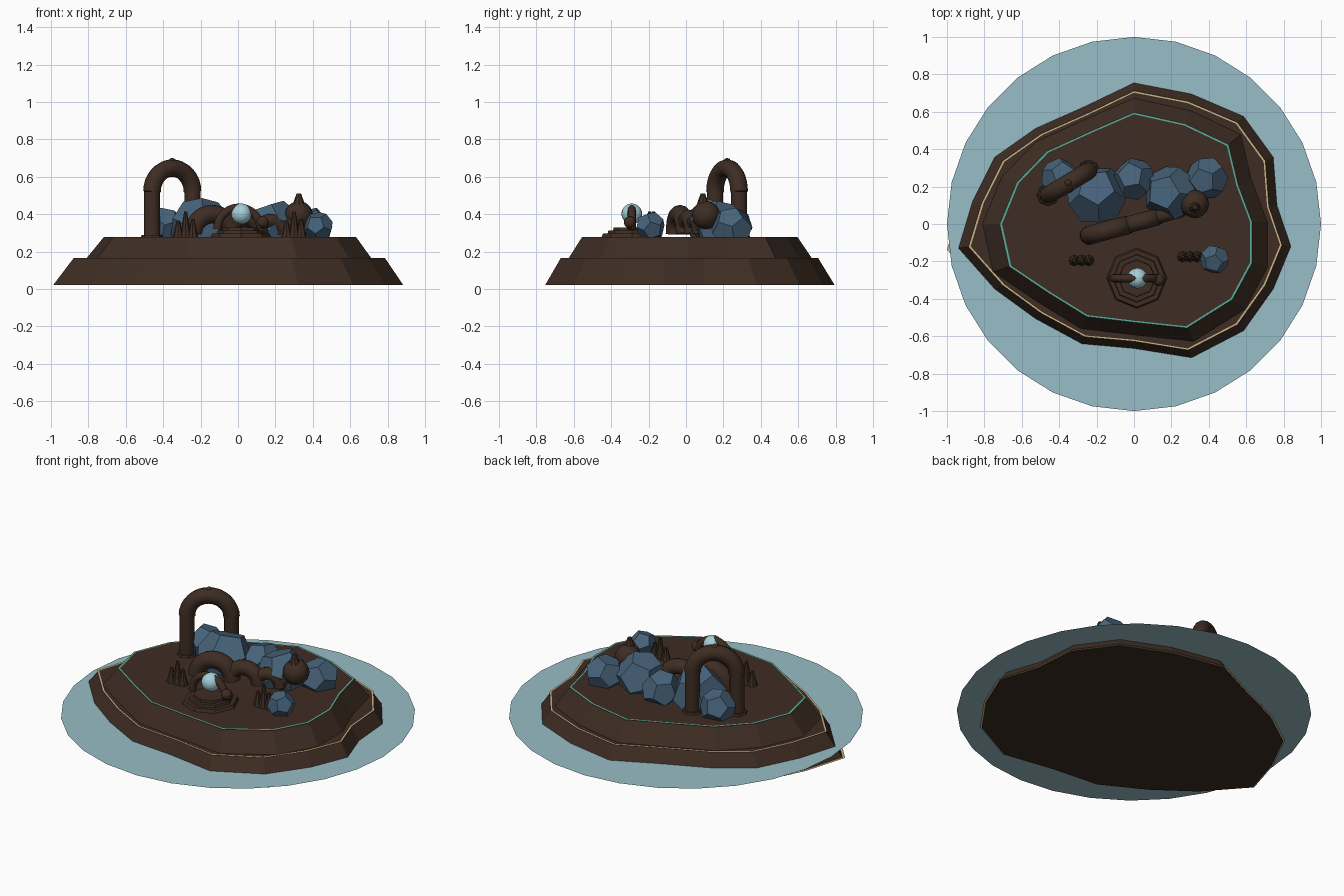
import bpy, bmesh, math
from mathutils import Vector, Matrix, Euler

cube = bpy.data.objects.get("Cube")
if cube:
    bpy.data.objects.remove(cube, do_unlink=True)


def material(name, rgb):
    lin = [((c / 255 + 0.055) / 1.055) ** 2.4 for c in rgb]
    m = bpy.data.materials.new(name)
    m.use_nodes = True
    m.diffuse_color = (*lin, 1)
    m.node_tree.nodes["Principled BSDF"].inputs["Base Color"].default_value = (*lin, 1)
    return m


EARTH = material("dark earth", (62, 45, 35))
WATER = material("pale water", (152, 190, 199))
STONE = material("blue stone", (71, 99, 122))
PEARL = material("pale pearl", (166, 208, 216))
SAND = material("sand", (205, 182, 132))
TEAL = material("teal", (88, 172, 155))


def finish(name, bm, mat, smooth=False):
    bmesh.ops.recalc_face_normals(bm, faces=bm.faces[:])
    me = bpy.data.meshes.new(name)
    bm.to_mesh(me)
    bm.free()
    me.materials.append(mat)
    ob = bpy.data.objects.new(name, me)
    bpy.context.collection.objects.link(ob)
    if smooth:
        bpy.ops.object.select_all(action='DESELECT')
        ob.select_set(True)
        bpy.context.view_layer.objects.active = ob
        bpy.ops.object.shade_smooth_by_angle(angle=math.radians(40))
    return ob


def loft(name, outline, levels, mat, caps=True):
    """Stack scaled copies of an outline; levels are (scale, z)."""
    bm = bmesh.new()
    rings = [[bm.verts.new((x * s, y * s, z)) for x, y in outline] for s, z in levels]
    n = len(outline)
    for a, b in zip(rings, rings[1:]):
        for i in range(n):
            j = (i + 1) % n
            bm.faces.new((a[i], a[j], b[j], b[i]))
    if caps:
        bm.faces.new(rings[0])
        bm.faces.new(rings[-1])
    return finish(name, bm, mat)


def cone(name, pos, r1, r2, height, sides=12, mat=EARTH, smooth=True):
    bm = bmesh.new()
    bmesh.ops.create_cone(bm, cap_ends=True, segments=sides, radius1=r1, radius2=r2, depth=height,
                          matrix=Matrix.Translation(Vector(pos) + Vector((0, 0, height / 2))))
    return finish(name, bm, mat, smooth)


def ball(name, pos, r, mat=EARTH):
    bm = bmesh.new()
    bmesh.ops.create_uvsphere(bm, u_segments=20, v_segments=12, radius=r,
                              matrix=Matrix.Translation(pos))
    return finish(name, bm, mat, True)


def tube(name, path, radius, sides=12):
    """Round tube through points that lie in one vertical plane."""
    bm = bmesh.new()
    pts = [Vector(p) for p in path]
    flat = (pts[-1] - pts[0]) * Vector((1, 1, 0))
    side = flat.normalized().cross(Vector((0, 0, 1)))
    rings = []
    for i, p in enumerate(pts):
        t = (pts[min(i + 1, len(pts) - 1)] - pts[max(i - 1, 0)]).normalized()
        up = side.cross(t)
        rings.append([bm.verts.new(p + radius * (side * math.cos(a) + up * math.sin(a)))
                      for a in (2 * math.pi * k / sides for k in range(sides))])
    for a, b in zip(rings, rings[1:]):
        for k in range(sides):
            j = (k + 1) % sides
            bm.faces.new((a[k], a[j], b[j], b[k]))
    bm.faces.new(rings[0])
    bm.faces.new(rings[-1])
    return finish(name, bm, EARTH, True)


def half_ring(name, a, b, z, radius):
    """Semicircular tube standing on points a and b."""
    a, b = Vector((*a, z)), Vector((*b, z))
    mid, half = (a + b) / 2, (b - a) / 2
    arc = [math.pi * k / 16 for k in range(17)]
    return tube(name, [mid - half * math.cos(t) + Vector((0, 0, half.length * math.sin(t)))
                       for t in arc], radius)


# Water disc
bm = bmesh.new()
bmesh.ops.create_circle(bm, cap_ends=True, segments=28, radius=1,
                        matrix=Matrix.Translation((0, 0, 0.087)))
finish("water_surface", bm, WATER)

# Island: two irregular terraces, with thin coloured lines at the rims
shore = [(0, .76), (.31, .70), (.59, .58), (.75, .36), (.77, .10), (.845, -.12),
         (.75, -.35), (.59, -.575), (.31, -.72), (0, -.67), (-.28, -.645), (-.53, -.51),
         (-.75, -.35), (-.945, -.13), (-.87, .12), (-.75, .36), (-.53, .515), (-.26, .635)]
plateau = [(0, .59), (.27, .53), (.50, .42), (.55, .21), (.625, .01), (.625, -.205),
           (.52, -.40), (.28, -.55), (0, -.52), (-.25, -.49), (-.46, -.36), (-.66, -.225),
           (-.71, 0), (-.62, .22), (-.46, .385), (-.23, .49)]
loft("lower_terrace", shore, [(1.045, .022), (.93, .165)], EARTH)
loft("upper_terrace", plateau, [(1.14, .165), (1.01, .278)], EARTH)
loft("sand_rim", shore, [(.924, .168), (.937, .168)], SAND, False)
loft("shore_line", shore, [(1.035, .028), (1.058, .028)], SAND, False)
loft("teal_rim", plateau, [(.994, .281), (1.011, .281)], TEAL, False)

# Tall arch with footings and a crown knob
feet = [(-.46, .155), (-.243, .284)]
for tag, (x, y) in zip(("left", "right"), feet):
    cone("arch_leg_" + tag, (x, y, .27), .043, .043, .25)
    cone("arch_foot_" + tag, (x, y, .275), .06, .055, .015, 8)
half_ring("arch_span", *feet, .52, .047)
ball("arch_knob", (-.352, .22, .68), .02)

# Faceted boulders
g = (1 + 5 ** .5) / 2
corners = [(x, y, z) for x in (-1, 1) for y in (-1, 1) for z in (-1, 1)]
for p in (-1 / g, 1 / g):
    for q in (-g, g):
        corners += [(0, q, p), (p, 0, q), (q, p, 0)]
boulders = [(-.395, .25, .335, .105), (-.2, .155, .33, .165), (0, .24, .33, .115),
            (.195, .165, .33, .15), (.39, .245, .325, .115), (.43, -.19, .335, .08)]
for i, (x, y, z, r) in enumerate(boulders):
    bm = bmesh.new()
    turn = Euler((.3, .2, i * .7)).to_matrix()
    for c in corners:
        bm.verts.new(turn @ Vector(c) * (r / 3 ** .5) + Vector((x, y, z)))
    bmesh.ops.convex_hull(bm, input=bm.verts[:])
    bmesh.ops.dissolve_limit(bm, angle_limit=.02, verts=bm.verts[:], edges=bm.edges[:])
    finish("boulder_%d" % (i + 1), bm, STONE)

# Looping serpent with a horned head
start, along = Vector((-.24, -.06)), Vector((.966, .259))
for i, (a, b, r) in enumerate([(0, .21, .05), (.20, .37, .045), (.36, .50, .037)]):
    half_ring("serpent_loop_%d" % (i + 1), start + along * a, start + along * b, .295, r)
tube("serpent_neck", [(.23, .065, .30), (.26, .08, .34), (.32, .1, .39)], .035)
ball("serpent_head", (.325, .107, .395), .075)
cone("serpent_horn", (.325, .09, .455), .032, .012, .055, 8)

# Stepped shrine with a pearl and a small looped creature
for i, (r, top) in enumerate([(.165, .297), (.135, .312), (.105, .328)]):
    cone("shrine_step_%d" % (i + 1), (.015, -.29, .27), r, r * .93, top - .27, 8, smooth=False)
half_ring("shrine_loop", (-.11, -.29), (.12, -.29), .32, .022)
ball("shrine_creature_head", (.132, -.3, .357), .032)
ball("pearl", (.018, -.29, .402), .055, PEARL)

# Clusters of little spires
for tag, x, y in (("left", .3, -.175), ("right", -.28, -.195)):
    for k, (dx, h) in enumerate([(-.04, .09), (0, .14), (.038, .1)]):
        cone("spire_%s_%d" % (tag, k + 1), (x + dx, y, .275), .03, .008, h, 8)
